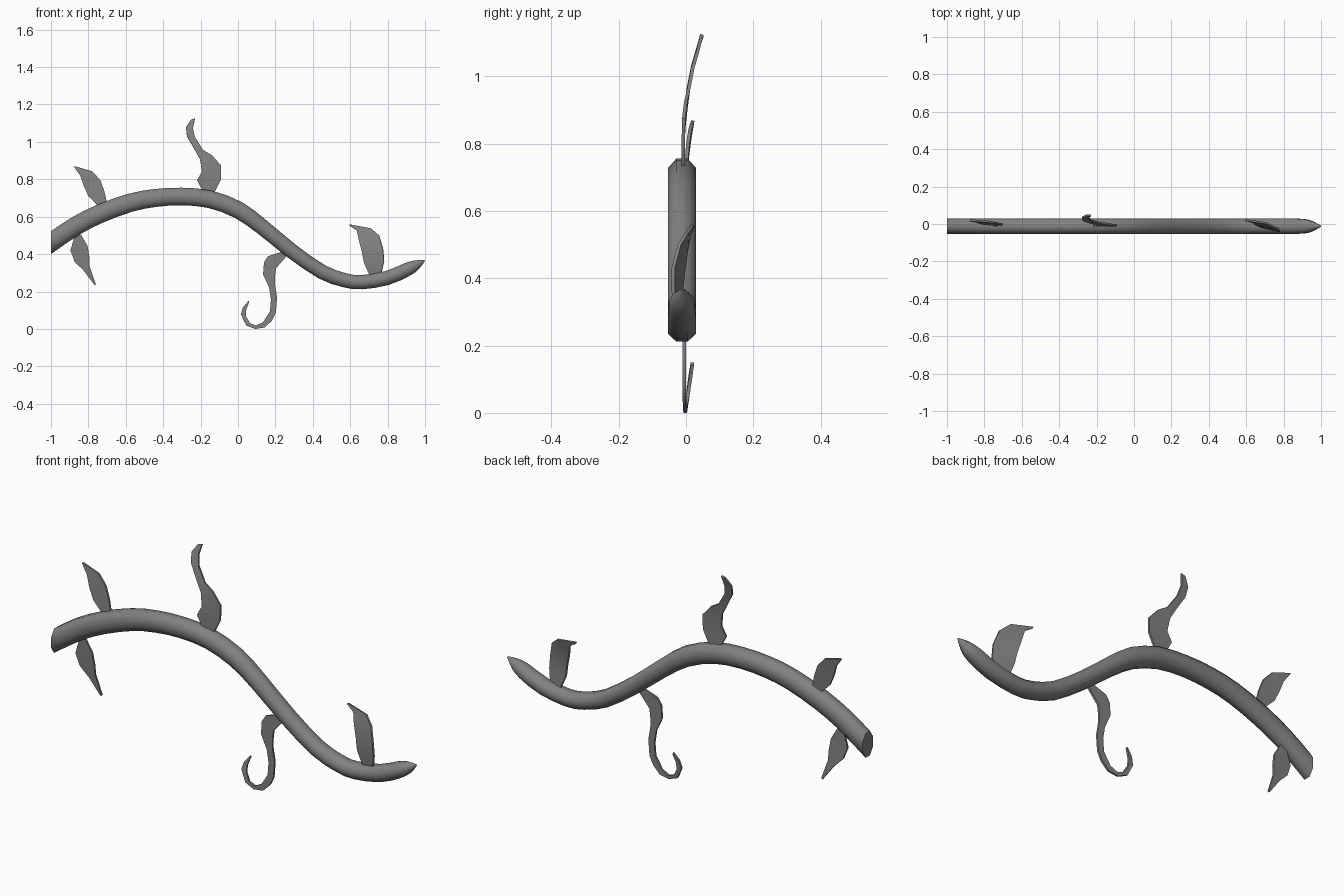
import bpy, math
from mathutils import Vector

grey = bpy.data.materials.new("dark_grey")
grey.diffuse_color = (.22, .22, .22, 1)


def make_object(name, verts, faces):
    mesh = bpy.data.meshes.new(name)
    mesh.from_pydata(verts, [], faces)
    mesh.update()
    mesh.materials.append(grey)
    obj = bpy.data.objects.new(name, mesh)
    bpy.context.collection.objects.link(obj)
    return obj


def shade(obj, degrees):
    bpy.ops.object.select_all(action='DESELECT')
    obj.select_set(True)
    bpy.context.view_layer.objects.active = obj
    for mod in list(obj.modifiers):
        bpy.ops.object.modifier_apply(modifier=mod.name)
    bpy.ops.object.shade_smooth_by_angle(angle=math.radians(degrees))


def refine(points):
    """Insert a smooth midpoint between each pair of path points."""
    pts = [Vector(p) for p in points]
    out = []
    for i in range(len(pts) - 1):
        a, b, c, d = pts[max(i - 1, 0)], pts[i], pts[i + 1], pts[min(i + 2, len(pts) - 1)]
        out += [b, (b + c) * .5625 - (a + d) * .0625]
    return out + [pts[-1]]


# Vine: octagonal sections swept along a wavy path (x, z, half height, half depth)
SIDES = 8
path = refine([
    (-1, .461, .050, .0415), (-.872, .548, .050, .0415), (-.738, .616, .050, .0415),
    (-.578, .674, .049, .0415), (-.444, .70, .048, .0415), (-.3, .708, .047, .0415),
    (-.15, .693, .047, .0415), (0, .637, .046, .0415), (.128, .546, .042, .0415),
    (.289, .415, .040, .0415), (.449, .305, .039, .0415), (.572, .260, .038, .0415),
    (.663, .250, .038, .0415), (.797, .272, .038, .0415), (.905, .318, .036, .039),
    (.955, .343, .026, .025), (.998, .366, .003, .003)])
verts, faces = [], []
scale = 1 / math.cos(math.pi / SIDES)
for i, (x, z, h, d) in enumerate(path):
    a, b = path[max(i - 1, 0)], path[min(i + 1, len(path) - 1)]
    t = Vector((b[0] - a[0], 0, b[1] - a[1])).normalized()
    n = Vector((-t.z, 0, t.x))
    if i == 0:                       # upright cut at the left end
        n = Vector((0, 0, 1 / t.x))
    elif i == 1:                     # lean gradually so the first rings do not cross
        n = (n + Vector((0, 0, 1 / t.x))) / 2
    for k in range(SIDES):
        ang = 2 * math.pi * (k + .5) / SIDES
        verts.append(Vector((x, -.012 + d * scale * math.cos(ang), z)) + n * h * scale * math.sin(ang))
for i in range(len(path) - 1):
    for k in range(SIDES):
        p, q = i * SIDES + k, i * SIDES + (k + 1) % SIDES
        faces.append((p, p + SIDES, q + SIDES, q))
faces.append(tuple(range(SIDES)))
faces.append(tuple(reversed(range(len(verts) - SIDES, len(verts)))))
shade(make_object("vine_stem", verts, faces), 54)


# Leaves: thin ribbons through rows of edge points (x1, z1, x2, z2, y1, optional y2)
def leaf(name, rows, thickness=.010):
    v, f = [], []
    for r in rows:
        x1, z1, x2, z2, y1 = r[:5]
        y2 = r[5] if len(r) > 5 else y1
        v += [(x1, y1, z1), (x2, y2, z2)]
    for i in range(len(rows) - 1):
        f.append((2 * i, 2 * i + 1, 2 * i + 3, 2 * i + 2))
    obj = make_object(name, v, f)
    mod = obj.modifiers.new("thickness", 'SOLIDIFY')
    mod.thickness = thickness
    mod.offset = 0
    shade(obj, 40)


leaf("leaf_upper_left", [
    (-.738, .65, -.695, .65, -.006), (-.80, .71, -.714, .735, 0), (-.826, .768, -.736, .795, .005),
    (-.843, .82, -.779, .842, .012), (-.877, .867, -.868, .868, .02)])

leaf("leaf_lower_left", [
    (-.872, .50, -.84, .505, -.006), (-.896, .42, -.804, .443, -.004), (-.874, .36, -.795, .385, 0),
    (-.826, .313, -.793, .334, .004), (-.766, .233, -.76, .238, .01)])

leaf("leaf_top", [
    (-.187, .735, -.123, .735, -.008), (-.219, .794, -.091, .80, -.008),
    (-.193, .842, -.091, .874, -.007), (-.203, .906, -.139, .928, 0),
    (-.235, .965, -.187, .957, .007), (-.273, 1.03, -.23, 1.024, .02),
    (-.278, 1.078, -.241, 1.072, .034), (-.251, 1.118, -.23, 1.124, .047)])

leaf("tendril_leaf", [
    (.26, .39, .238, .415, -.005), (.203, .323, .16, .388, -.005), (.198, .281, .139, .356, -.005),
    (.198, .233, .134, .291, -.005), (.209, .168, .166, .222, -.005), (.203, .088, .176, .158, -.005),
    (.182, .045, .171, .094, -.005), (.144, .008, .134, .036, -.004), (.091, 0, .096, .018, -.002),
    (.043, .02, .064, .03, .001), (.016, .078, .043, .067, .008), (.027, .115, .043, .1, .013),
    (.056, .15, .059, .143, .019)])

leaf("leaf_right", [
    (.706, .282, .765, .292, -.012, -.022), (.674, .356, .781, .361, -.014, -.038),
    (.663, .414, .775, .43, -.008, -.038), (.647, .473, .754, .5, 0, -.02),
    (.636, .527, .711, .537, .01, .004), (.594, .553, .599, .558, .02, .02)])
